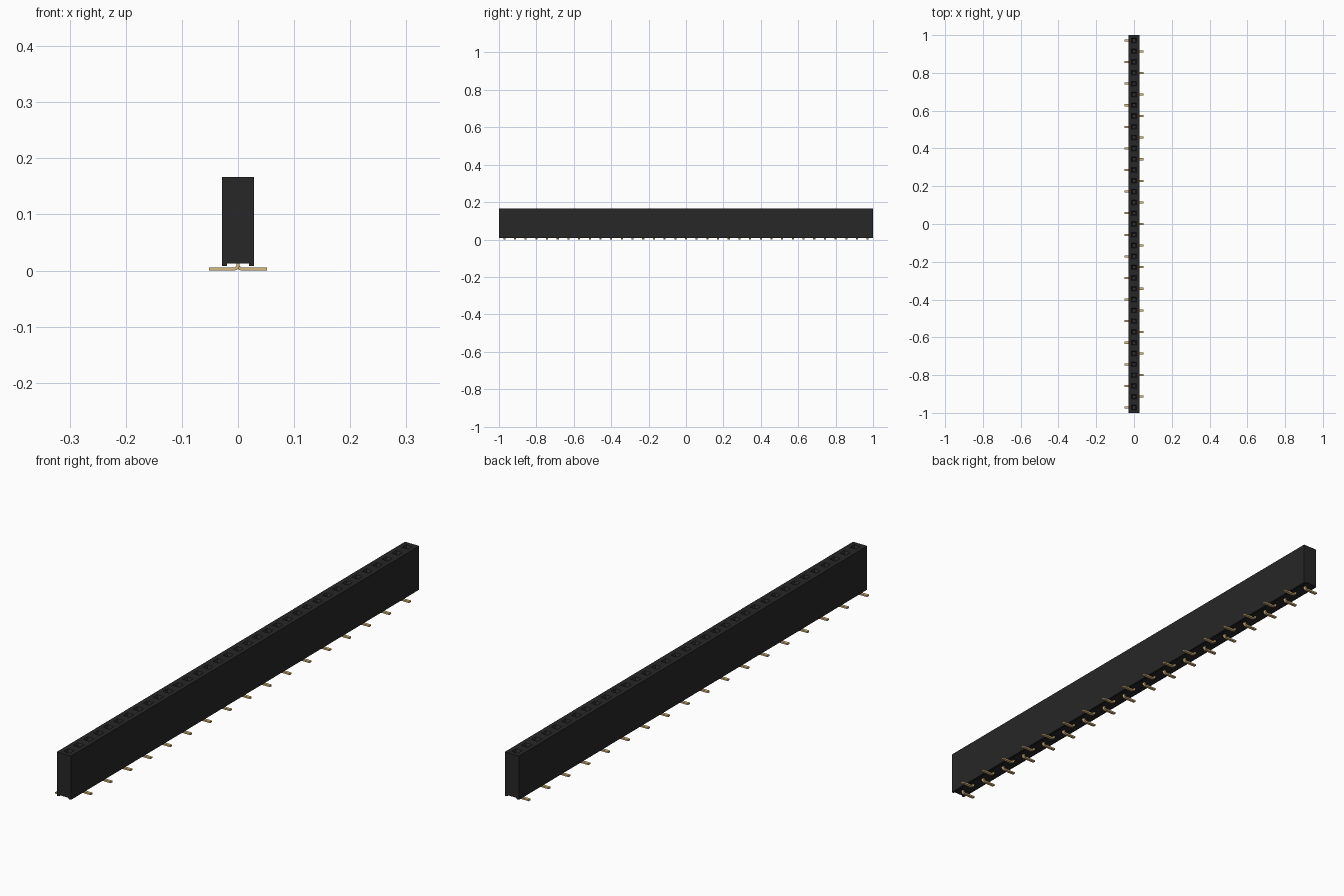
import bpy, bmesh, math

cube = bpy.data.objects.get("Cube")
if cube:
    bpy.data.objects.remove(cube, do_unlink=True)

COUNT = 35                 # contacts in the row
PITCH = 2.0 / COUNT
HALF = 0.0286              # half width of the housing
TOP, BASE, NOTCH = 0.167, 0.008, 0.0125
LEG_W, LEG_T = 0.0108, 0.0056
REACH = 0.0515


def material(name, rgb, rough, metal=0.0):
    m = bpy.data.materials.new(name)
    m.diffuse_color = (*rgb, 1)
    m.use_nodes = True
    bsdf = next(n for n in m.node_tree.nodes if n.type == 'BSDF_PRINCIPLED')
    bsdf.inputs["Base Color"].default_value = (*rgb, 1)
    bsdf.inputs["Roughness"].default_value = rough
    return m


black = material("black plastic", (0.021, 0.020, 0.020), 0.6)
gold = material("gold plating", (0.70, 0.50, 0.21), 0.4)


def finish(bm, name, mat):
    bmesh.ops.remove_doubles(bm, verts=bm.verts, dist=1e-5)
    bmesh.ops.recalc_face_normals(bm, faces=bm.faces)
    me = bpy.data.meshes.new(name)
    bm.to_mesh(me)
    bm.free()
    me.materials.append(mat)
    ob = bpy.data.objects.new(name, me)
    bpy.context.collection.objects.link(ob)
    return ob


def square(bm, yc, half_x, half_y, z):
    return [bm.verts.new((sx * half_x, yc + sy * half_y, z))
            for sx, sy in ((-1, -1), (1, -1), (1, 1), (-1, 1))]


def bridge(bm, a, b, closed=True):
    n = len(a)
    for i in range(n if closed else n - 1):
        j = (i + 1) % n
        bm.faces.new((a[i], a[j], b[j], b[i]))


rows = [(i - (COUNT - 1) / 2) * PITCH for i in range(COUNT)]

# Housing: open-topped channel profile per cell, plus a funnelled socket on top
profile = [(-HALF, TOP), (-HALF, BASE), (-0.0195, BASE), (-0.0195, NOTCH),
           (0.0195, NOTCH), (0.0195, BASE), (HALF, BASE), (HALF, TOP)]
bm = bmesh.new()
for k, y in enumerate(rows):
    near = [bm.verts.new((x, y - PITCH / 2, z)) for x, z in profile]
    far = [bm.verts.new((x, y + PITCH / 2, z)) for x, z in profile]
    bridge(bm, near, far, closed=False)
    if k == 0:
        bm.faces.new(near)
    if k == COUNT - 1:
        bm.faces.new(far)
    rings = [square(bm, y, HALF, PITCH / 2, TOP),
             square(bm, y, 0.0125, 0.0125, TOP),
             square(bm, y, 0.0075, 0.0075, TOP - 0.009),
             square(bm, y, 0.0075, 0.0075, 0.06)]
    for a, b in zip(rings, rings[1:]):
        bridge(bm, a, b)
    bm.faces.new(rings[-1])
finish(bm, "housing", black)


# Contact: vertical blade with a rounded bend into a flat solder leg
def contact_outline(side):
    h = LEG_T / 2
    pts = [(REACH, 0.0), (REACH, LEG_T), (h + 0.004, LEG_T)]
    for a in (30, 60, 90):                       # inner bend
        t = math.radians(a)
        pts.append((h + 0.004 - 0.004 * math.sin(t),
                    LEG_T + 0.004 - 0.004 * math.cos(t)))
    pts += [(h, 0.135), (-h, 0.135)]
    r = 0.004 + LEG_T
    for a in (90, 70, 50, 30, 0):                # outer bend
        t = math.radians(a)
        pts.append((-h + r - r * math.sin(t), r - r * math.cos(t)))
    return [(side * x, z) for x, z in pts]


# Legs alternate sides along the row, starting and ending on the right
for side, name in ((-1, "right_contacts"), (1, "left_contacts")):
    bm = bmesh.new()
    outline = contact_outline(side)
    for y in rows[0 if side < 0 else 1::2]:
        near = [bm.verts.new((x, y - LEG_W / 2, z)) for x, z in outline]
        far = [bm.verts.new((x, y + LEG_W / 2, z)) for x, z in outline]
        bridge(bm, near, far)
        bm.faces.new(near)
        bm.faces.new(far)
    ob = finish(bm, name, gold)
    bpy.ops.object.select_all(action='DESELECT')
    bpy.context.view_layer.objects.active = ob
    ob.select_set(True)
    bpy.ops.object.shade_smooth_by_angle(angle=math.radians(40))
